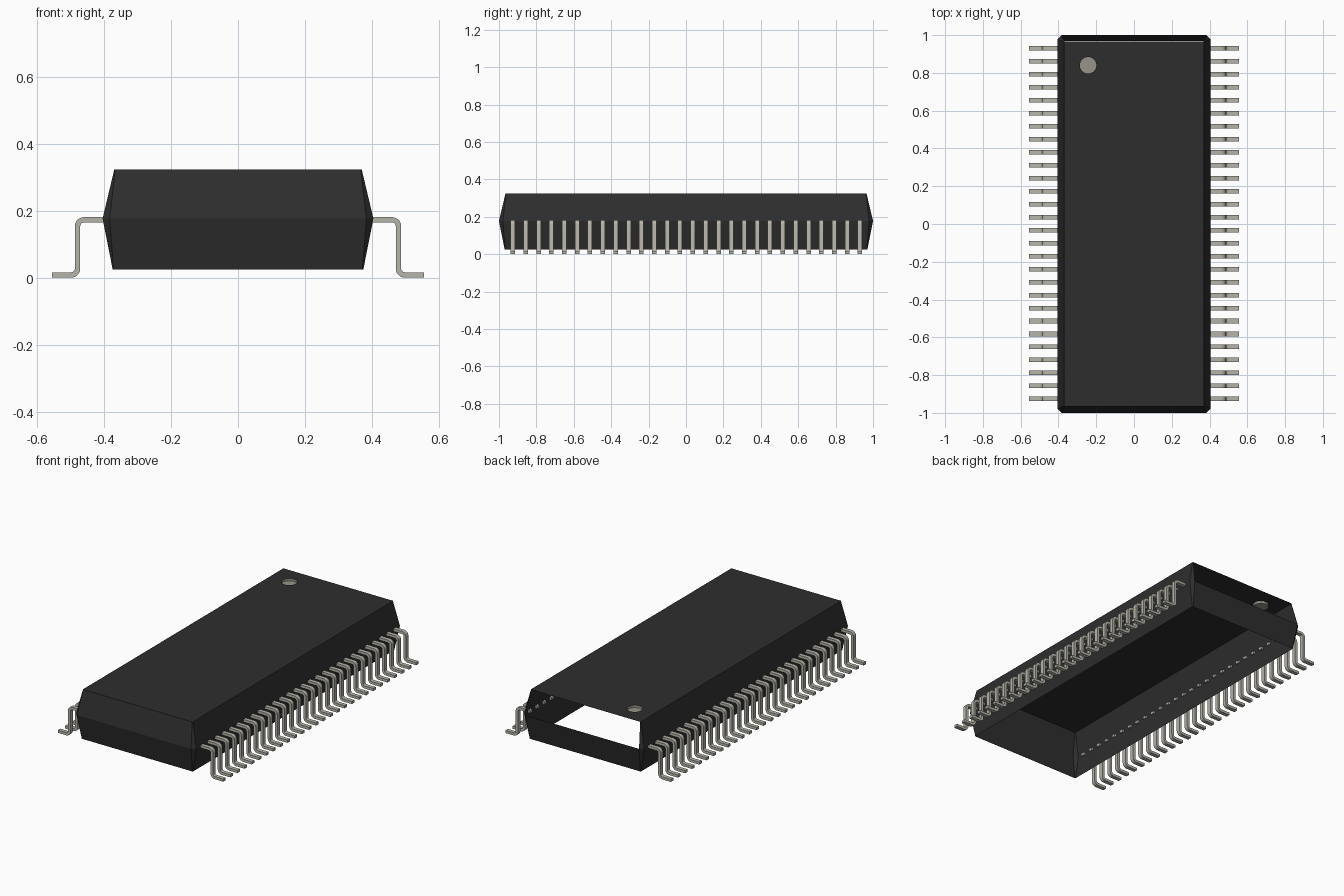
import bpy, bmesh, math
from mathutils import Vector

cube = bpy.data.objects.get("Cube")
if cube:
    bpy.data.objects.remove(cube, do_unlink=True)


def material(name, rgb):
    mat = bpy.data.materials.new(name)
    mat.use_nodes = True
    colour = (*rgb, 1)
    mat.diffuse_color = colour
    bsdf = mat.node_tree.nodes["Principled BSDF"]
    bsdf.inputs["Base Color"].default_value = colour
    bsdf.inputs["Roughness"].default_value = 0.6
    return mat


def make_mesh(name, bm, mat):
    mesh = bpy.data.meshes.new(name)
    bm.to_mesh(mesh)
    bm.free()
    mesh.materials.append(mat)
    return mesh


def add_object(name, mesh):
    obj = bpy.data.objects.new(name, mesh)
    bpy.context.collection.objects.link(obj)
    return obj


black = material("black plastic", (0.027, 0.027, 0.027))
metal = material("tinned metal", (0.47, 0.46, 0.40))
grey = material("marker grey", (0.31, 0.30, 0.25))

MID_Z, TOP_Z = 0.178, 0.325
DOT = Vector((-0.243, 0.84, TOP_Z))
DOT_R, DOT_DEPTH, DOT_SIDES = 0.044, 0.015, 24


def circle(bm, z):
    step = 2 * math.pi / DOT_SIDES
    return [bm.verts.new((DOT.x + DOT_R * math.cos(i * step),
                          DOT.y + DOT_R * math.sin(i * step), z))
            for i in range(DOT_SIDES)]


def bridge(bm, low, high, skip=()):
    n = len(low)
    for i in range(n):
        if i not in skip:
            j = (i + 1) % n
            bm.faces.new((low[i], low[j], high[j], high[i]))


def ring(bm, hx, hy, c, z):
    """Rectangle with clipped corners, starting with the front edge."""
    pts = [(c - hx, -hy), (hx - c, -hy), (hx, c - hy), (hx, hy - c),
           (hx - c, hy), (c - hx, hy), (-hx, hy - c), (-hx, c - hy)]
    return [bm.verts.new((x, y, z)) for x, y in pts]


# Body: thin open shell, no underside and no upper back wall
BACK = 4
bm = bmesh.new()
bottom = ring(bm, 0.375, 0.97, 0.003, 0.026)
middle = ring(bm, 0.405, 1.0, 0.021, MID_Z)
top = ring(bm, 0.37, 0.965, 0.003, TOP_Z)
bridge(bm, bottom, middle)
bridge(bm, middle, top, skip=(BACK,))

# Top plate with a round hole for the marker
edges = []
for loop in (top, circle(bm, TOP_Z)):
    for a, b in zip(loop, loop[1:] + loop[:1]):
        edges.append(bm.edges.get((a, b)) or bm.edges.new((a, b)))
filled = bmesh.ops.triangle_fill(bm, edges=edges, use_beauty=True,
                                 normal=(0, 0, 1))
for face in filled["geom"]:
    if isinstance(face, bmesh.types.BMFace):
        face.normal_update()
        if face.normal.z < 0:
            face.normal_flip()
add_object("body", make_mesh("body", bm, black))

# Marker: shallow round recess
bm = bmesh.new()
rim, floor = circle(bm, TOP_Z), circle(bm, TOP_Z - DOT_DEPTH)
bridge(bm, rim, floor)
bm.faces.new(floor)
add_object("corner_marker", make_mesh("corner_marker", bm, grey))

# Pin: flat strip bent down and then outward
THICK, WIDTH, BEND, STEPS = 0.016, 0.024, 0.019, 5
LEG_X, ARM_Z, FOOT_Z = 0.48, 0.174, 0.009
path = [(Vector((0.392, ARM_Z)), Vector((0, 1)))]
for cx, cz, start, turn, side in (
        (LEG_X - BEND, ARM_Z - BEND, 90, -90, 1),
        (LEG_X + BEND, FOOT_Z + BEND, 180, 90, -1)):
    for i in range(STEPS + 1):
        a = math.radians(start + turn * i / STEPS)
        out = Vector((math.cos(a), math.sin(a)))
        path.append((Vector((cx, cz)) + out * BEND, out * side))
path.append((Vector((0.557, FOOT_Z)), Vector((0, 1))))

bm = bmesh.new()
sections = []
for point, normal in path:
    corners = []
    for s, t in ((-1, -1), (1, -1), (1, 1), (-1, 1)):
        p = point + normal * (t * THICK / 2)
        corners.append(bm.verts.new((p.x, s * WIDTH / 2, p.y)))
    sections.append(corners)
for a, b in zip(sections, sections[1:]):
    bridge(bm, a, b)
bm.faces.new(sections[0])
bm.faces.new(sections[-1])
bmesh.ops.recalc_face_normals(bm, faces=bm.faces[:])
pin_mesh = make_mesh("pin", bm, metal)

# Two rows of pins sharing one mesh
PINS, ROW_END = 28, 0.928
for row, angle in (("left", 0), ("right", math.pi)):
    for i in range(PINS):
        pin = add_object(f"{row}_pin_{i + 1}", pin_mesh)
        pin.location.y = ROW_END * (2 * i / (PINS - 1) - 1) + 0.002
        pin.rotation_euler.z = angle

# Soft bends, sharp edges
bpy.ops.object.select_all(action="DESELECT")
sample = bpy.data.objects["left_pin_1"]
sample.select_set(True)
bpy.context.view_layer.objects.active = sample
bpy.ops.object.shade_smooth_by_angle(angle=math.radians(30))
